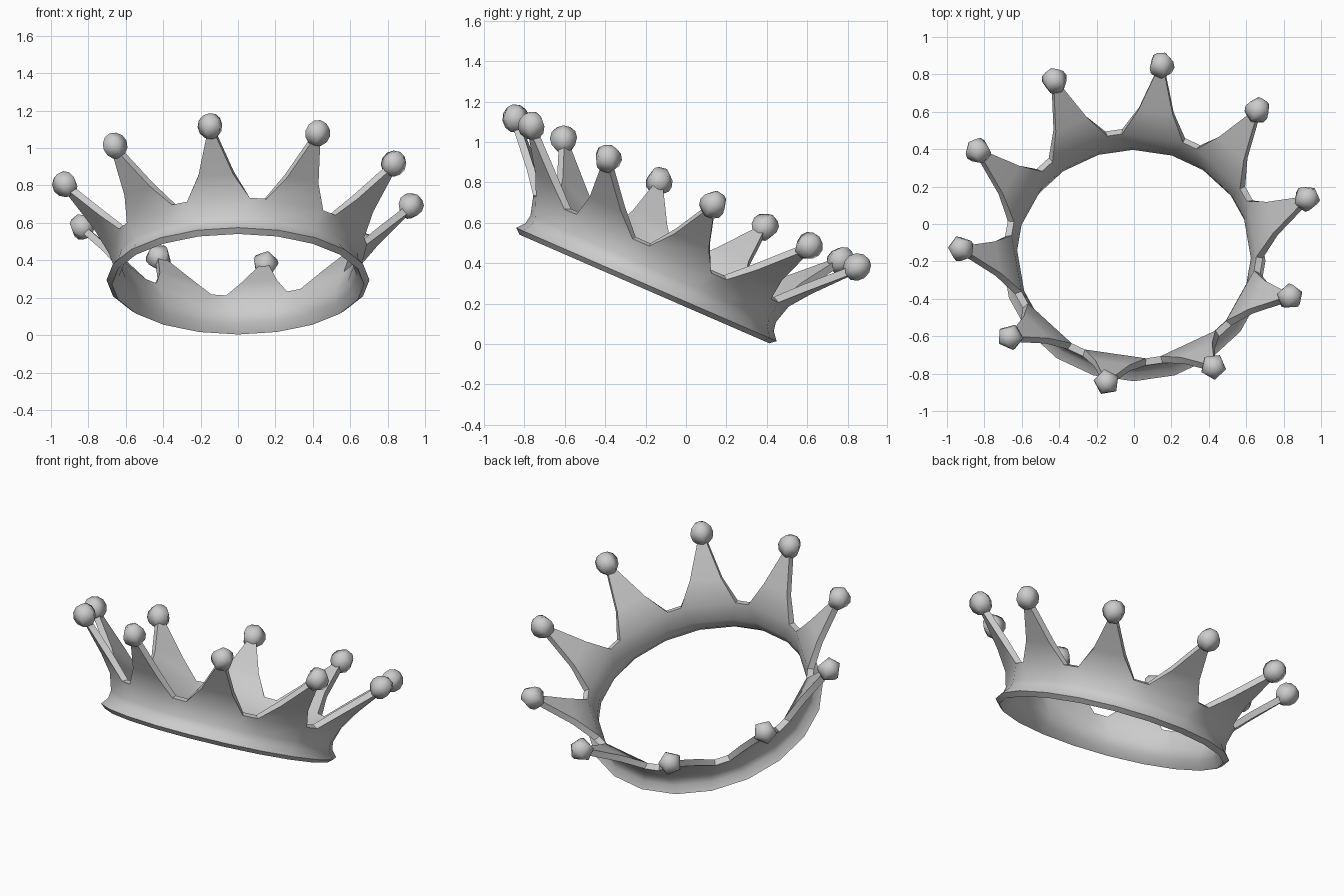
import bpy, bmesh, math
from mathutils import Matrix, Vector

if "Cube" in bpy.data.objects:
    bpy.data.objects.remove(bpy.data.objects["Cube"])

TILT = Matrix.Translation((0, -0.204, 0.276)) @ Matrix.Rotation(math.radians(-23.5), 4, 'X')
SPIKES = 10
OFFSET = 81


def polar(r, deg, z):
    a = math.radians(deg)
    return Vector((r * math.cos(a), r * math.sin(a), z))


def make_object(name, bm):
    me = bpy.data.meshes.new(name)
    bm.to_mesh(me)
    bm.free()
    ob = bpy.data.objects.new(name, me)
    bpy.context.collection.objects.link(ob)
    ob.matrix_world = TILT
    bpy.ops.object.select_all(action='DESELECT')
    ob.select_set(True)
    bpy.context.view_layer.objects.active = ob
    return ob


# Outer profile rows: radius, height, half angle of the spike column
band = [(0.703, 0.020, 9), (0.670, 0.060, 9.5), (0.663, 0.105, 11), (0.692, 0.200, 14.2)]
spike = [(0.770, 0.305, 7.0), (0.915, 0.460, 1.7)]

# Flared band with pointed spikes rising from every second segment
bm = bmesh.new()
cols = []
for i in range(SPIKES):
    c = OFFSET + 36 * i
    for side in (-1, 1):
        cols.append([bm.verts.new(polar(r, c + side * h, z)) for r, z, h in band + spike])
n = len(cols)
for k in range(n):
    a, b = cols[k], cols[(k + 1) % n]
    rows = len(band) + (len(spike) if k % 2 == 0 else 0)
    for j in range(rows - 1):
        bm.faces.new((a[j], b[j], b[j + 1], a[j + 1]))
loose = [v for v in bm.verts if not v.link_faces]
bmesh.ops.delete(bm, geom=loose, context='VERTS')
crown = make_object("crown_band", bm)

# Wall thickness, inward
mod = crown.modifiers.new("thickness", 'SOLIDIFY')
mod.thickness = 0.038
mod.offset = -1
bpy.ops.object.modifier_apply(modifier=mod.name)
bpy.ops.object.shade_smooth_by_angle(angle=math.radians(40))

# Five-sided balls on the spike tips
bm = bmesh.new()
for i in range(SPIKES):
    c = OFFSET + 36 * i
    m = (Matrix.Translation(polar(0.935, c, 0.515))
         @ Matrix.Rotation(math.radians(c), 4, 'Z')
         @ Matrix.Rotation(math.radians(32), 4, 'Y')
         @ Matrix.Rotation(math.pi, 4, 'Z'))
    bmesh.ops.create_uvsphere(bm, u_segments=5, v_segments=6, radius=0.071, matrix=m)
make_object("tip_balls", bm)
bpy.ops.object.shade_smooth()
